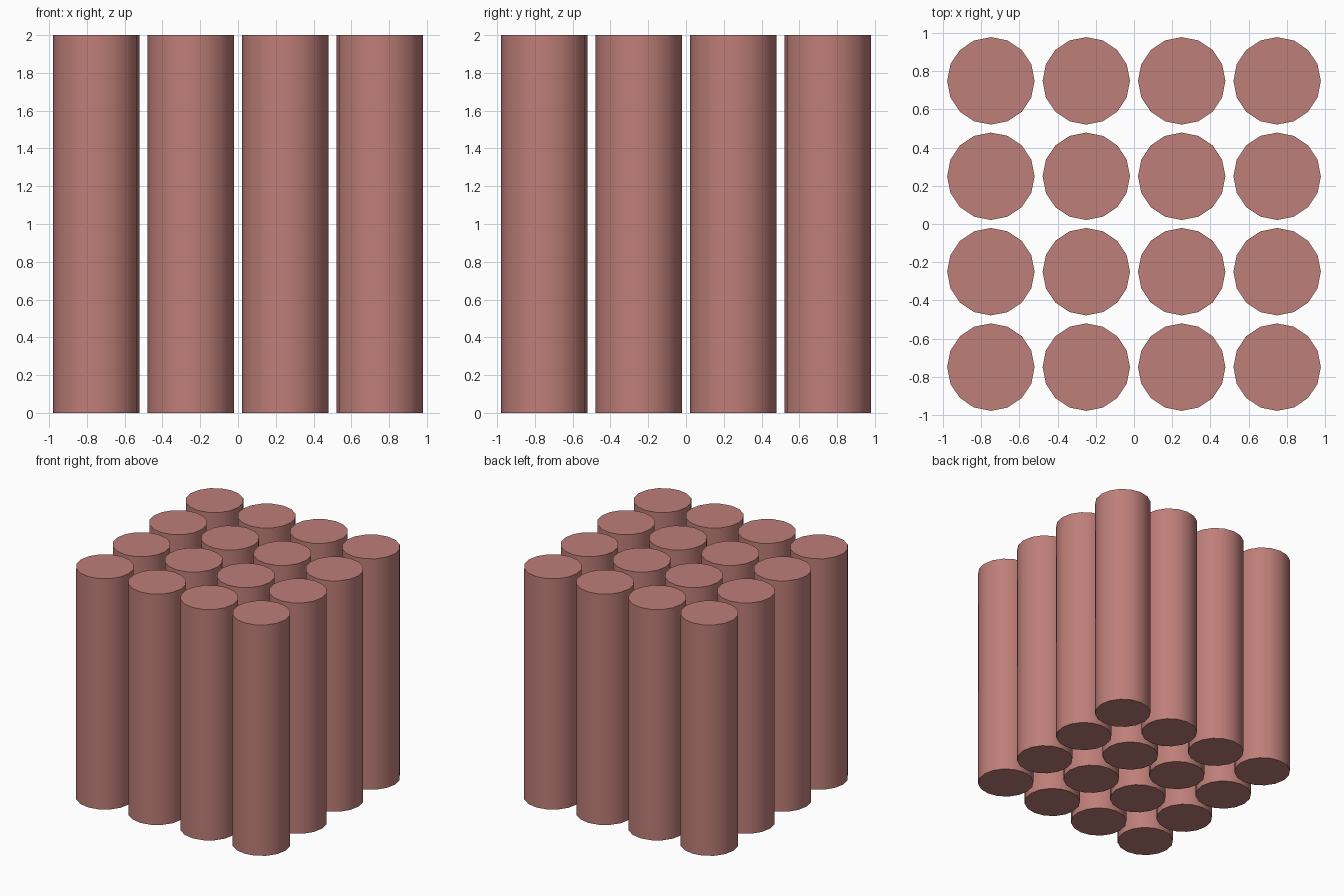
import bpy

if "Cube" in bpy.data.objects:
    bpy.data.objects.remove(bpy.data.objects["Cube"])

RADIUS, HEIGHT, PITCH, COUNT = 0.229, 2.0, 0.5, 4

# Dusty red material shared by all columns
red = bpy.data.materials.new("dusty_red")
red.diffuse_color = (0.52, 0.21, 0.19, 1.0)
red.use_nodes = True
red.node_tree.nodes["Principled BSDF"].inputs["Base Color"].default_value = red.diffuse_color


def add_column(name, x, y):
    """One 16-sided upright column standing on the ground."""
    bpy.ops.mesh.primitive_cylinder_add(
        vertices=16, radius=RADIUS, depth=HEIGHT, location=(x, y, HEIGHT / 2))
    column = bpy.context.object
    column.name = name
    column.data.materials.append(red)
    bpy.ops.object.shade_smooth_by_angle()


# Square grid of columns centred on the origin
start = -PITCH * (COUNT - 1) / 2
for row in range(COUNT):
    for col in range(COUNT):
        add_column(f"column_{row + 1}_{col + 1}",
                   start + col * PITCH, start + row * PITCH)
